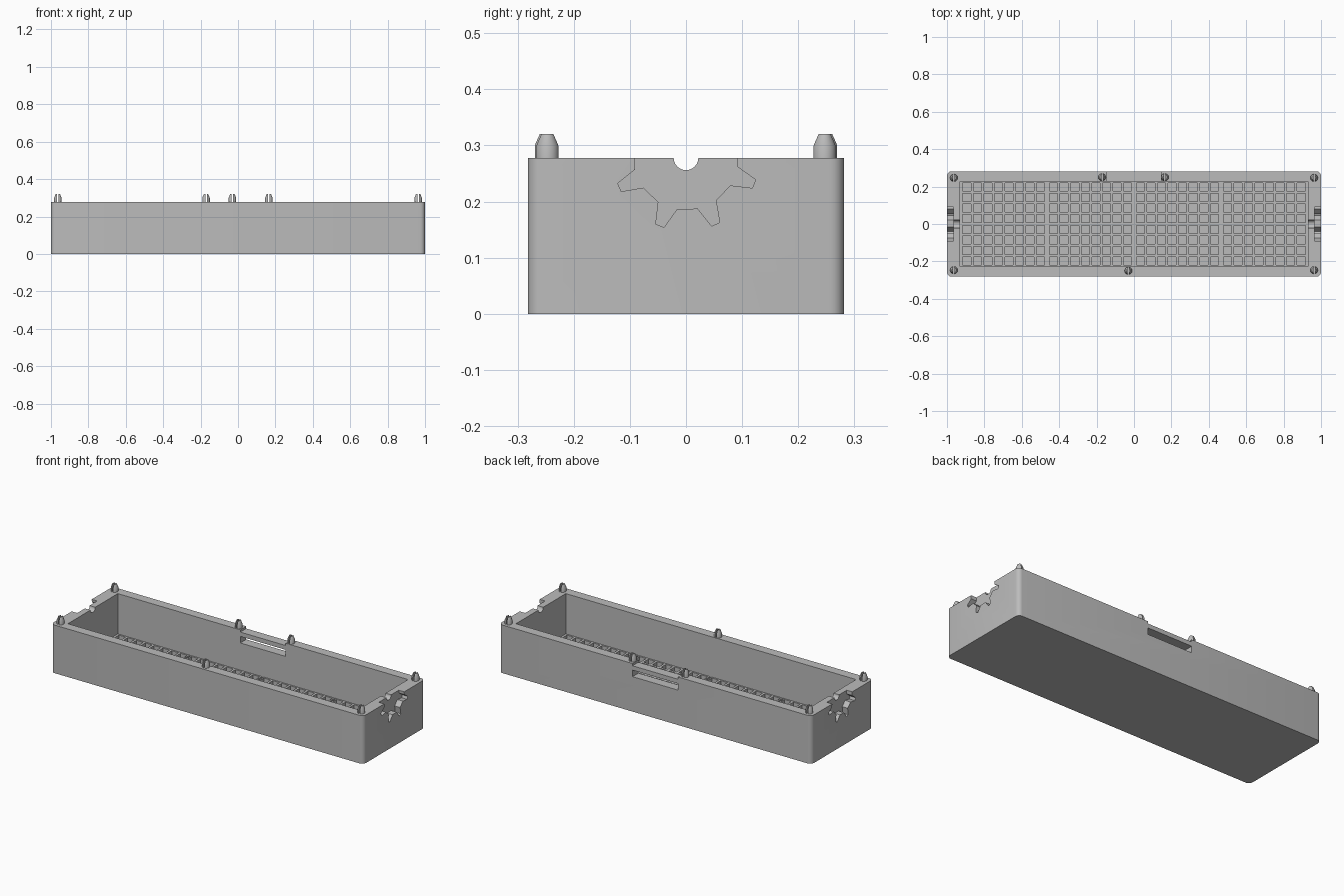
import bpy, bmesh
from math import radians, cos, sin
from mathutils import Matrix

if "Cube" in bpy.data.objects:
    bpy.data.objects.remove(bpy.data.objects["Cube"])

grey = bpy.data.materials.new("plastic_grey")
grey.use_nodes = True
grey.diffuse_color = (0.5, 0.5, 0.5, 1)
grey.node_tree.nodes["Principled BSDF"].inputs["Base Color"].default_value = (0.5, 0.5, 0.5, 1)

TOP = 0.278          # rim height
GRID_TOP = 0.045     # top of the cell grid
HALF_Y = 0.282


def make(name, bm):
    bmesh.ops.recalc_face_normals(bm, faces=bm.faces[:])
    mesh = bpy.data.meshes.new(name)
    bm.to_mesh(mesh)
    bm.free()
    mesh.materials.append(grey)
    obj = bpy.data.objects.new(name, mesh)
    bpy.context.collection.objects.link(obj)
    return obj


def add_box(bm, x0, x1, y0, y1, z0, z1):
    m = Matrix.Translation(((x0 + x1) / 2, (y0 + y1) / 2, (z0 + z1) / 2))
    m = m @ Matrix.Diagonal((x1 - x0, y1 - y0, z1 - z0, 1))
    return bmesh.ops.create_cube(bm, size=1, matrix=m)["verts"]


def add_prism(bm, outline, x0, x1):
    """Extrude a (y, z) outline along x."""
    face = bm.faces.new([bm.verts.new((x0, y, z)) for y, z in outline])
    out = bmesh.ops.extrude_face_region(bm, geom=[face])["geom"]
    moved = [v for v in out if isinstance(v, bmesh.types.BMVert)]
    bmesh.ops.translate(bm, verts=moved, vec=(x1 - x0, 0, 0))


def activate(obj):
    bpy.ops.object.select_all(action="DESELECT")
    bpy.context.view_layer.objects.active = obj
    obj.select_set(True)


def cut(target, name, bm):
    cutter = make(name, bm)
    cutter.hide_render = True
    mod = target.modifiers.new(name, "BOOLEAN")
    mod.operation, mod.solver, mod.object = "DIFFERENCE", "EXACT", cutter
    activate(target)
    bpy.ops.object.modifier_apply(modifier=name)
    bpy.data.objects.remove(cutter)


# Tray body with rounded upright corners
bm = bmesh.new()
add_box(bm, -1, 1, -HALF_Y, HALF_Y, 0, TOP)
upright = [e for e in bm.edges if abs(e.verts[0].co.z - e.verts[1].co.z) > 0.1]
bmesh.ops.bevel(bm, geom=upright, offset=0.025, segments=5, profile=0.5, affect="EDGES")
tray = make("tray", bm)

# Main cavity
bm = bmesh.new()
add_box(bm, -0.929, 0.929, -0.228, 0.228, GRID_TOP, 0.5)
cut(tray, "cavity_cutter", bm)

# Four panels of eight by eight square cells in the floor
PANEL, PITCH, CELL = 0.4645, 0.0564, 0.0215
bm = bmesh.new()
for panel in range(4):
    for i in range(8):
        for j in range(8):
            x = (panel - 1.5) * PANEL + (i - 3.5) * PITCH
            y = (j - 3.5) * PITCH
            add_box(bm, x - CELL, x + CELL, y - CELL, y + CELL, 0.01, 0.08)
cut(tray, "cell_cutter", bm)

# Shallow grooves between the panels
bm = bmesh.new()
for k in (-1, 0, 1):
    add_box(bm, k * PANEL - 0.005, k * PANEL + 0.005, -0.227, 0.227, GRID_TOP - 0.008, 0.08)
cut(tray, "groove_cutter", bm)

# Gear shaped recesses in both end walls
gear = []
for tooth in range(8):
    mid = 24 + 45 * tooth
    for radius, offset in ((0.093, -11), (0.13, -3.5), (0.13, 3.5), (0.093, 11)):
        a = radians(mid + offset)
        gear.append((radius * cos(a), TOP + radius * sin(a)))
bm = bmesh.new()
for side in (-1, 1):
    add_prism(bm, gear, side * 0.965, side * 1.1)
# square off the rim opening above the teeth
cut(tray, "gear_cutter", bm)

# Half-round shaft notches through both end walls
notch = [(0.022 * cos(radians(a)), TOP + 0.022 * sin(radians(a))) for a in range(0, 360, 15)]
bm = bmesh.new()
add_prism(bm, notch, -1.2, 1.2)
cut(tray, "notch_cutter", bm)

# Rear wall: slot and lowered rim
bm = bmesh.new()
add_box(bm, -0.145, 0.145, 0.15, 0.35, 0.202, 0.24)
add_box(bm, -0.145, 0.145, 0.15, 0.35, TOP - 0.013, 0.4)
cut(tray, "rear_slot_cutter", bm)

activate(tray)
bpy.ops.object.shade_smooth_by_angle(angle=radians(30))

# Split snap pins on the rim
pins = [(sx * 0.963, sy * 0.247) for sx in (-1, 1) for sy in (-1, 1)]
pins += [(-0.171, 0.25), (0.165, 0.25), (-0.03, -0.25)]
for n, (x, y) in enumerate(pins):
    bm = bmesh.new()
    rings = []
    for radius, z in ((0.02, TOP - 0.01), (0.02, 0.3), (0.0115, 0.32)):
        rings.append([bm.verts.new((x + radius * cos(radians(a)), y + radius * sin(radians(a)), z))
                      for a in range(0, 360, 15)])
    for low, high in zip(rings, rings[1:]):
        for k in range(len(low)):
            m = (k + 1) % len(low)
            bm.faces.new((low[k], low[m], high[m], high[k]))
    bm.faces.new(rings[0])
    bm.faces.new(rings[-1])
    pin = make(f"snap_pin_{n + 1}", bm)
    slit = bmesh.new()
    add_box(slit, x - 0.004, x + 0.004, y - 0.05, y + 0.05, TOP, 0.4)
    cut(pin, "slit_cutter", slit)
    activate(pin)
    bpy.ops.object.shade_smooth_by_angle(angle=radians(30))
